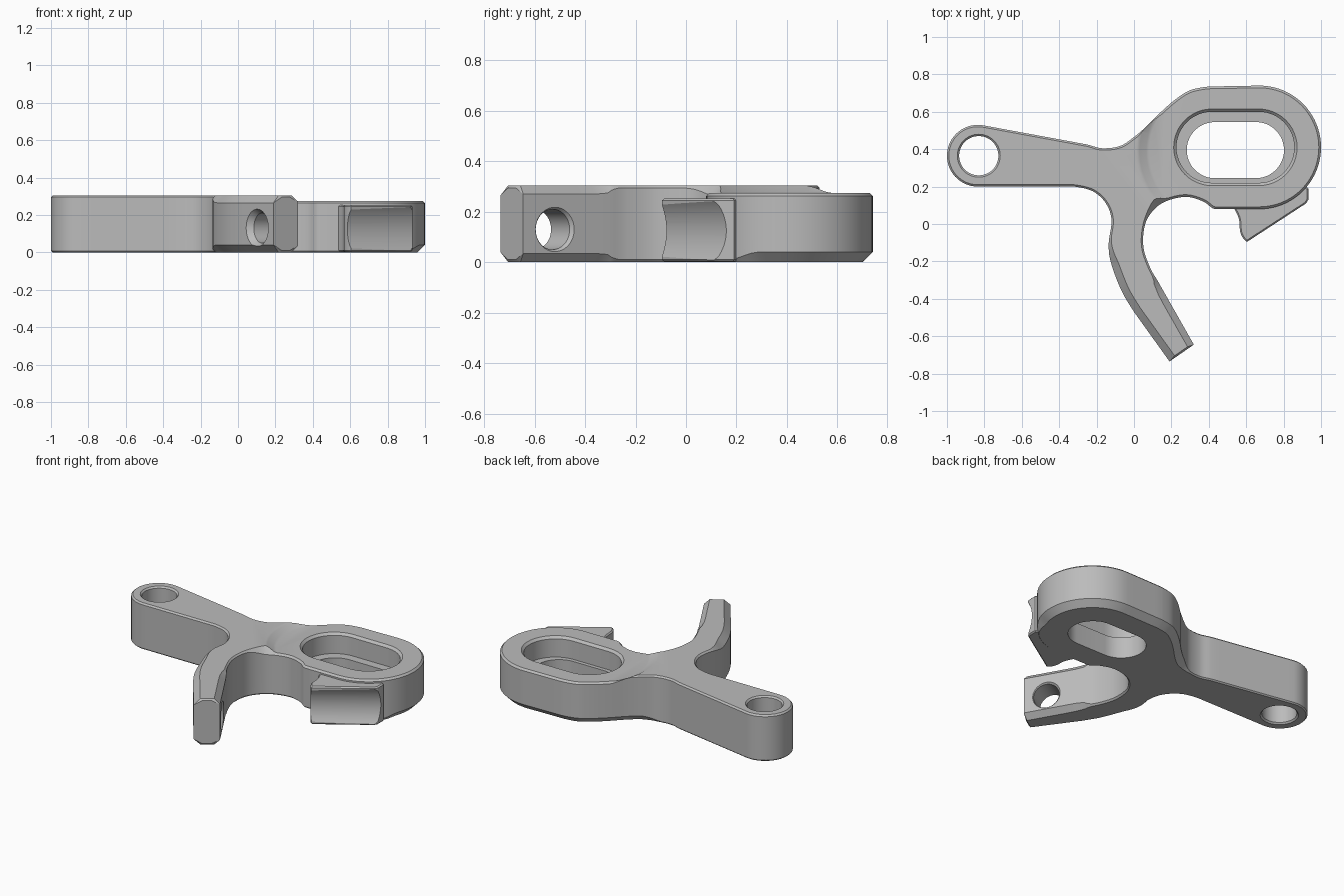
import bpy, bmesh
from math import sin, cos, radians, pi
from mathutils import Vector, Matrix

cube = bpy.data.objects.get("Cube")
if cube:
    bpy.data.objects.remove(cube, do_unlink=True)

grey = bpy.data.materials.new("satin grey metal")
grey.use_nodes = True
colour = (0.5, 0.5, 0.5, 1)
grey.diffuse_color = colour
grey.node_tree.nodes["Principled BSDF"].inputs["Base Color"].default_value = colour


def loft(name, loops):
    """Closed solid through a stack of equal loops."""
    bm = bmesh.new()
    rings = [[bm.verts.new(p) for p in loop] for loop in loops]
    n = len(rings[0])
    for low, high in zip(rings, rings[1:]):
        for i in range(n):
            j = (i + 1) % n
            bm.faces.new((low[i], low[j], high[j], high[i]))
    bm.faces.new(rings[0][::-1])
    bm.faces.new(rings[-1])
    bmesh.ops.recalc_face_normals(bm, faces=bm.faces)
    mesh = bpy.data.meshes.new(name)
    bm.to_mesh(mesh)
    bm.free()
    mesh.materials.append(grey)
    ob = bpy.data.objects.new(name, mesh)
    bpy.context.collection.objects.link(ob)
    return ob


def arc(cx, cy, r, start, end, steps=28):
    angles = [radians(start + (end - start) * i / steps) for i in range(steps + 1)]
    return [Vector((cx + r * cos(a), cy + r * sin(a))) for a in angles]


def spline(*pts, steps=6):
    """Smooth curve through the points, without its first and last guide."""
    p = [Vector(q) for q in pts]
    out = []
    for a, b, c, d in zip(p, p[1:], p[2:], p[3:]):
        for i in range(steps):
            t = i / steps
            out.append(0.5 * (2 * b + (c - a) * t + (2 * a - 5 * b + 4 * c - d) * t * t
                              + (3 * b - a - 3 * c + d) * t ** 3))
    return out + [p[-2]]


def subdivide(pts, longest=0.05):
    out = []
    for a, b in zip(pts, pts[1:] + pts[:1]):
        n = max(1, int((b - a).length / longest))
        out += [a.lerp(b, i / n) for i in range(n)]
    return out


def stadium(cx, cy, half, r, z):
    pts = arc(cx + half, cy, r, -90, 90, 24) + arc(cx - half, cy, r, 90, 270, 24)
    return [(p.x, p.y, z) for p in pts]


def circle(r, z, n=48):
    return [(r * cos(2 * pi * i / n), r * sin(2 * pi * i / n), z) for i in range(n)]


def cut(target, cutter):
    cutter.hide_render = True
    mod = target.modifiers.new("cut", "BOOLEAN")
    mod.operation = "DIFFERENCE"
    mod.solver = "EXACT"
    mod.object = cutter
    bpy.context.view_layer.objects.active = target
    bpy.ops.object.modifier_apply(modifier=mod.name)
    bpy.data.objects.remove(cutter, do_unlink=True)


def ramp(v, lo, hi):
    t = min(1, max(0, (v - lo) / (hi - lo)))
    return t * t * (3 - 2 * t)


tip_dir = Vector((0.57, -0.82))


def hook_width(p, nrm):
    """Chamfer on the two long sides of the hook."""
    if nrm.dot(tip_dir) > 0.9:
        return 0.01
    if nrm.x < 0:
        return 0.01 + 0.03 * ramp(-p.y, 0.05, 0.25)
    return 0.01 + 0.025 * ramp(-p.y, 0.26, 0.36)


def top_width(p, nrm):
    if p.y < 0:
        return hook_width(p, nrm)
    return 0.01 + 0.032 * ramp(p.x, 0.05, 0.15)


def bottom_width(p, nrm):
    if p.y < 0:
        return hook_width(p, nrm)
    return 0.008 + 0.032 * ramp(p.x, -0.1, 0.02) * ramp(p.y, 0.17, 0.3)


def inset(pts, rule):
    """Inner loop of a chamfer, with its width at each point."""
    inner, widths = [], []
    n = len(pts)
    for i, p in enumerate(pts):
        a, b = pts[i - 1], pts[(i + 1) % n]
        d, e = (p - a).normalized(), (b - p).normalized()
        m, k = Vector((d.y, -d.x)), Vector((e.y, -e.x))
        u, v = rule((a + p) / 2, m), rule((p + b) / 2, k)
        turn = d.x * e.y - d.y * e.x
        if abs(turn) > 0.6:
            inner.append(p + (d * v - e * u) * (-1 / turn))
        else:
            inner.append(p - (m + k).normalized() * (u + v) / 2)
        widths.append(max(u, v))
    return inner, widths


# Outline of the lever, hook and slotted body
outline = arc(-0.835, 0.365, 0.165, 80, 270)
outline += spline((-.4, .2), (-.32, .2), (-.22, .175), (-.15, .11), (-.12, .02), (-.135, -.1),
                  (-.125, -.2), (-.07, -.35), (0, -.47), (.06, -.555))
outline += [Vector((0.19, -0.735)), Vector((0.32, -0.645))]
outline += spline((.2, -.43), (.13, -.31), (.085, -.23), (.05, -.12), (.06, 0), (.11, .08),
                  (.18, .125), (.28, .145), (.37, .12), (.43, .08), (.5, .08))
outline += arc(0.67, 0.41, 0.33, -90, 90, 40)
outline += spline((.5, .74), (.4, .735), (.3, .715), (.22, .665), (.14, .595), (.07, .525),
                  (0, .465), (-.075, .417), (-.17, .405), (-.25, .425), (-.35, .445))
outline = subdivide(outline)

height = 0.305
low, low_w = inset(outline, bottom_width)
high, high_w = inset(outline, top_width)
body = loft("lever_body", [
    [(p.x, p.y, 0) for p in low],
    [(p.x, p.y, w) for p, w in zip(outline, low_w)],
    [(p.x, p.y, height - w) for p, w in zip(outline, high_w)],
    [(p.x, p.y, height) for p in high]])

# Lowered top of the slotted body, with a sloping shoulder
cut(body, loft("shoulder_cutter", [stadium(0.68, 0.39, 0.25, r, z) for r, z in
                                   ((0.35, 0.275), (0.365, 0.279), (0.4, 0.3), (0.43, 0.312), (0.43, 0.4))]))

# Stepped slot
cut(body, loft("slot_cutter", [stadium(0.542, y, half, r, z) for y, half, r, z in
                               ((0.395, 0.11, 0.15, -0.1), (0.395, 0.11, 0.15, 0.14),
                                (0.41, 0.125, 0.19, 0.14), (0.41, 0.125, 0.19, 0.26),
                                (0.41, 0.125, 0.23, 0.3))]))

# Pivot hole at the lever end
pivot = loft("pivot_cutter", [circle(r, z) for r, z in
                              ((0.125, -0.01), (0.105, 0.01), (0.105, 0.295), (0.125, 0.315))])
pivot.data.transform(Matrix.Translation((-0.83, 0.365, 0)))
cut(body, pivot)

# Countersunk cross hole through the hook
cross = loft("cross_hole_cutter", [circle(r, z) for r, z in
                                   ((0.12, -0.12), (0.08, -0.068), (0.08, 0.068), (0.12, 0.12))])
turn = Vector((0.84, 0.54, 0)).to_track_quat("Z", "Y").to_matrix().to_4x4()
cross.data.transform(Matrix.Translation((0.185, -0.565, 0.13)) @ turn)
cut(body, cross)

# Clamp pad with a shallow concave face
pad_pts = spline((.55, .13), (.53, .1), (.56, .03), (.57, -.05), (.605, -.095), (.64, -.07))
pad_pts += [Vector(p) for p in ((.92, .11), (.932, .13), (.932, .19), (.85, .25), (.6, .2))]
pad_in, _ = inset(pad_pts, lambda p, n: 0.008)
pad = loft("clamp_pad", [
    [(p.x, p.y, 0.002) for p in pad_in],
    [(p.x, p.y, 0.01) for p in pad_pts],
    [(p.x, p.y, 0.245) for p in pad_pts],
    [(p.x, p.y, 0.253) for p in pad_in]])
groove = loft("groove_cutter", [circle(0.217, z, 96) for z in (-0.5, 0.5)])
turn = Vector((0.826, 0.564, 0)).to_track_quat("Z", "Y").to_matrix().to_4x4()
centre = Vector((0.77, 0.013, 0.125)) + Vector((0.564, -0.826, 0)) * 0.187
groove.data.transform(Matrix.Translation(centre) @ turn)
cut(pad, groove)
# Keep the pad out of the stepped slot
cut(pad, loft("slot_clearance", [stadium(0.542, 0.41, 0.125, 0.21, z) for z in (-0.1, 0.4)]))

# Smooth curves, crisp edges
for ob in (body, pad):
    bpy.ops.object.select_all(action="DESELECT")
    ob.select_set(True)
    bpy.context.view_layer.objects.active = ob
    bpy.ops.object.shade_smooth_by_angle(angle=radians(25))
